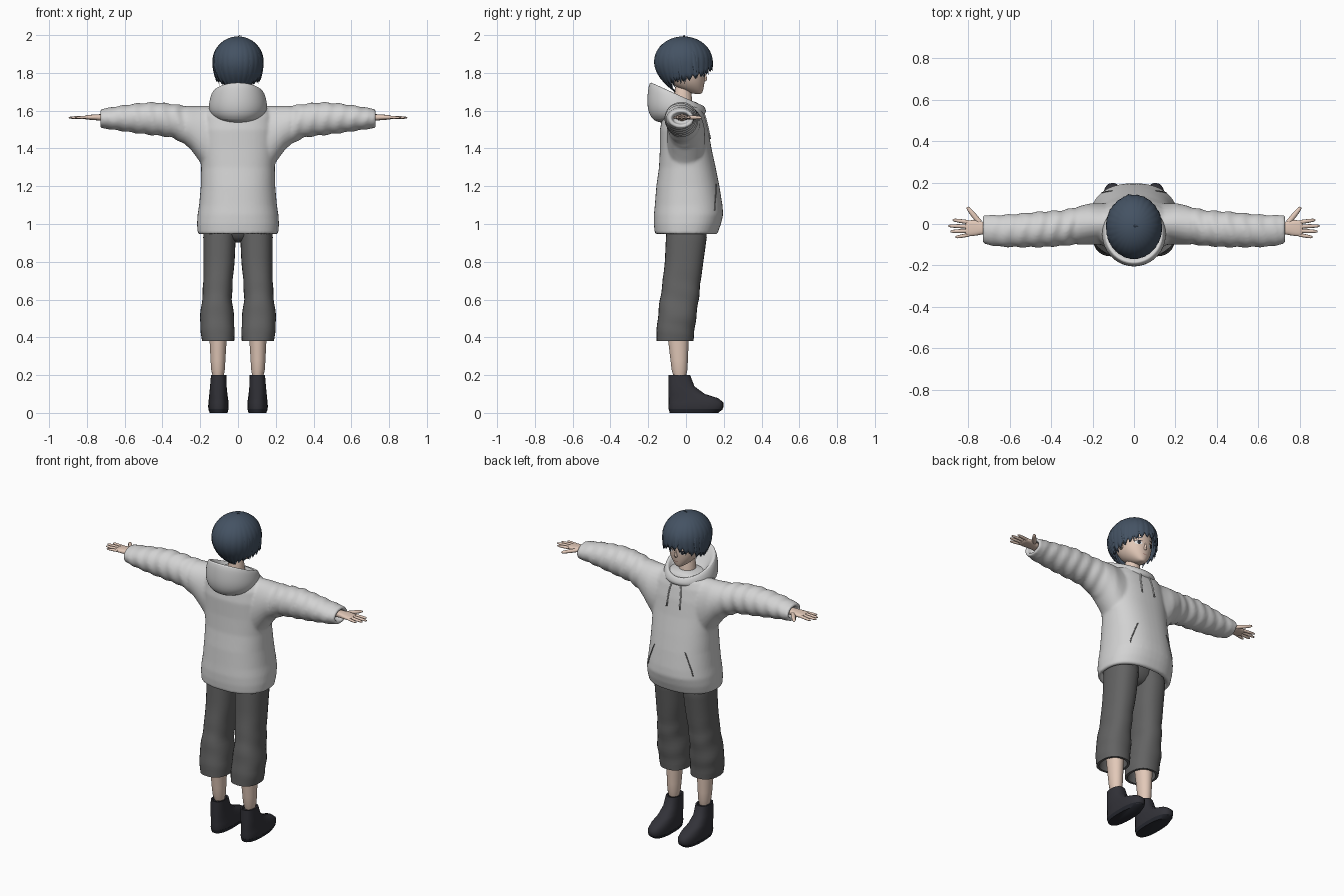
import bpy, bmesh, random
from math import sin, cos, pi, sqrt
from mathutils import Vector as V
from mathutils.bvhtree import BVHTree

random.seed(4)
cube = bpy.data.objects.get("Cube")
if cube:
    bpy.data.objects.remove(cube)


def material(name, r, g, b):
    m = bpy.data.materials.new(name)
    m.use_nodes = True
    m.diffuse_color = (r, g, b, 1)
    shader = m.node_tree.nodes["Principled BSDF"]
    shader.inputs["Base Color"].default_value = (r, g, b, 1)
    shader.inputs["Roughness"].default_value = .8
    return m


FABRIC = material("light grey fabric", .65, .65, .65)
SHORTS = material("dark grey fabric", .125, .125, .125)
SKIN = material("skin", .76, .58, .48)
HAIR = material("blue black hair", .058, .085, .125)
SHOE = material("black leather", .032, .032, .04)
SEAM = material("grey seam", .2, .2, .2)
WHITE = material("eye white", .8, .8, .8)
DARK = material("dark eye", .02, .022, .03)
LIP = material("lip", .4, .2, .17)


def ring(c, u, v, n=24, p=2, ripple=None):
    """Superellipse of points around c with half axes u and v."""
    out = []
    for i in range(n):
        a = 2 * pi * i / n
        x, y = [abs(f) ** (2 / p) * (1 if f > 0 else -1) for f in (cos(a), sin(a))]
        k = 1 + (ripple(c, a) if ripple else 0)
        out.append(c + (u * x + v * y) * k)
    return out


def loft(bm, rings):
    loops = [[bm.verts.new(p) for p in r] for r in rings]
    n = len(loops[0])
    for a, b in zip(loops, loops[1:]):
        for i in range(n):
            bm.faces.new((a[i], a[(i + 1) % n], b[(i + 1) % n], b[i]))
    bm.faces.new(loops[0][::-1])
    bm.faces.new(loops[-1])


def finish(name, bm, mat, mirror=False, subsurf=0, angle=.9):
    bmesh.ops.recalc_face_normals(bm, faces=bm.faces)
    me = bpy.data.meshes.new(name)
    bm.to_mesh(me)
    bm.free()
    me.materials.append(mat)
    me.shade_smooth()
    me.set_sharp_from_angle(angle=angle)
    ob = bpy.data.objects.new(name, me)
    bpy.context.collection.objects.link(ob)
    if mirror:
        ob.modifiers.new("mirror", "MIRROR").use_mirror_merge = False
    if subsurf:
        s = ob.modifiers.new("smooth", "SUBSURF")
        s.levels = s.render_levels = subsurf
    return ob


def rows_to_rings(rows, axis="z", side=1, steps=1, **kw):
    """Rows hold (height, low a, high a, low b, high b) along an axis."""
    fine = []
    for r, s in zip(rows, rows[1:]):
        fine += [[a + (b - a) * k / steps for a, b in zip(r, s)] for k in range(steps)]
    fine.append(rows[-1])
    for t, a0, a1, b0, b1 in fine:
        a, b, ha, hb = (a0 + a1) / 2, (b0 + b1) / 2, (a1 - a0) / 2, (b1 - b0) / 2
        if axis == "z":
            yield ring(V((a * side, b, t)), V((ha, 0, 0)), V((0, hb, 0)), **kw)
        else:
            yield ring(V((t * side, a, b)), V((0, ha, 0)), V((0, 0, hb)), **kw)


def part(name, rows, mat, mirror=False, subsurf=1, **kw):
    bm = bmesh.new()
    loft(bm, rows_to_rings(rows, **kw))
    return finish(name, bm, mat, mirror, subsurf)


# Hoodie: torso and sleeves fused into one cloth surface with open hems
torso = [(1.02, -.16, .16, -.11, .11), (.97, -.18, .18, -.14, .13), (.945, -.195, .195, -.15, .145),
         (.945, -.213, .213, -.165, .165), (1, -.217, .217, -.17, .185), (1.05, -.214, .214, -.17, .197),
         (1.1, -.206, .206, -.165, .193), (1.2, -.197, .197, -.157, .177), (1.3, -.195, .195, -.143, .157),
         (1.4, -.2, .2, -.138, .135), (1.5, -.2, .2, -.138, .118), (1.57, -.19, .19, -.125, .1),
         (1.61, -.16, .16, -.11, .085), (1.64, -.1, .1, -.09, .065), (1.65, -.05, .05, -.06, .04)]
sleeve = [(.1, -.1, .1, 1.24, 1.625), (.17, -.1, .1, 1.28, 1.625), (.21, -.1, .1, 1.34, 1.625),
          (.25, -.1, .09, 1.395, 1.625), (.3, -.1, .075, 1.435, 1.628), (.36, -.107, .065, 1.46, 1.638),
          (.45, -.112, .06, 1.47, 1.645), (.55, -.112, .05, 1.482, 1.637), (.65, -.11, .043, 1.497, 1.622),
          (.7, -.1, .042, 1.505, 1.612), (.728, -.095, .042, 1.508, 1.608), (.728, -.075, .022, 1.527, 1.59),
          (.69, -.07, .018, 1.53, 1.585)]


def sleeve_folds(c, a):
    x = abs(c.x)
    return .045 * sin(x * 85 + 1.3 * sin(2 * a)) if .28 < x < .69 else 0


bm = bmesh.new()
loft(bm, rows_to_rings(torso, n=48, p=2.35, steps=3))
for side in (1, -1):
    loft(bm, rows_to_rings(sleeve, "x", side, n=32, steps=5, ripple=sleeve_folds))
hoodie = finish("hoodie", bm, FABRIC)
remesh = hoodie.modifiers.new("fuse", "REMESH")
remesh.mode, remesh.voxel_size, remesh.use_smooth_shade = "VOXEL", .008, True
relax = hoodie.modifiers.new("relax", "SMOOTH")
relax.factor, relax.iterations = .5, 7

# Lowered hood: tilted rings of (half width, back y, back z, front y, front z)
bm = bmesh.new()
loft(bm, [ring(V((0, (yb + yf) / 2, (zb + zf) / 2)), V((rx, 0, 0)), V((0, yf - yb, zf - zb)) / 2, 32)
          for rx, yb, zb, yf, zf in [
              (.07, -.11, 1.53, .06, 1.56), (.135, -.18, 1.545, .1, 1.58), (.157, -.207, 1.61, .108, 1.595),
              (.153, -.205, 1.69, .104, 1.61), (.14, -.195, 1.755, .092, 1.63), (.122, -.175, 1.748, .078, 1.625),
              (.1, -.12, 1.67, .066, 1.605), (.06, -.08, 1.63, .05, 1.59)]])
finish("hood", bm, FABRIC, subsurf=2)

# Shorts, calves and shoes
leg = [(1.04, .01, .18, -.1, .1), (.93, .012, .184, -.106, .11), (.8, .018, .183, -.112, .092),
       (.68, .03, .184, -.125, .076), (.6, .032, .19, -.138, .067), (.5, .02, .202, -.15, .053),
       (.42, .018, .197, -.156, .043), (.38, .02, .19, -.156, .04), (.38, .034, .176, -.142, .026),
       (.45, .04, .17, -.13, .02)]


def leg_folds(c, a):
    return .018 * sin(c.z * 50 + 2 * sin(a)) if .42 < c.z < .72 else 0


part("shorts_legs", leg, SHORTS, True, n=28, steps=4, p=2.3, ripple=leg_folds, subsurf=0)
part("shorts_seat", [(1.04, -.17, .17, -.1, .1), (.95, -.15, .15, -.09, .09), (.9, -.05, .05, -.05, .05)], SHORTS)
part("calves", [(.5, .05, .16, -.11, .02), (.38, .06, .15, -.095, .015), (.28, .067, .146, -.082, .01),
                (.17, .07, .14, -.072, .008)], SKIN, True)
part("shoes", [(.015, .052, .155, -.09, .19), (.03, .049, .158, -.093, .198), (.055, .05, .157, -.092, .198),
               (.078, .053, .154, -.092, .17), (.1, .056, .152, -.092, .1), (.14, .06, .148, -.092, .045),
               (.2, .062, .143, -.092, .022), (.2, .07, .135, -.083, .012), (.185, .072, .133, -.08, .01)],
     SHOE, True, n=28, p=2.5, subsurf=0)
part("shoe_soles", [(0, .056, .15, -.086, .17), (.02, .05, .157, -.092, .196)], DARK, True, n=28, p=2.5, subsurf=0)

# Hands: palm, fingers and thumb
part("palms", [(.66, -.05, .005, 1.543, 1.583), (.73, -.048, .008, 1.547, 1.582), (.76, -.058, .022, 1.55, 1.58),
               (.8, -.06, .018, 1.552, 1.577), (.815, -.058, .012, 1.556, 1.574)], SKIN, True, axis="x", p=2.6, n=16)
bm = bmesh.new()
for start, end, r in [((.8, .009), (.875, .02), .010), ((.8, -.012), (.896, -.009), .010),
                      ((.8, -.033), (.886, -.036), .010), ((.795, -.052), (.862, -.064), .009),
                      ((.745, .008), (.805, .082), .013)]:
    a, b = V((*start, 1.565)), V((*end, 1.563))
    across = V((-(b - a).y, (b - a).x, 0)).normalized()
    loft(bm, [ring(a.lerp(b, t), across * r * k, V((0, 0, r * k * .85)), 10)
              for t, k in [(0, 1), (.5, .95), (.85, .75), (.97, .45), (1, .12)]])
finish("fingers", bm, SKIN, True)

# Head, neck, nose and ears
part("neck", [(1.57, -.06, .06, -.07, .055), (1.63, -.047, .047, -.065, .03), (1.76, -.045, .045, -.065, .03)], SKIN)
head = part("head", [(1.688, -.014, .014, .045, .08), (1.697, -.032, .032, .01, .088), (1.72, -.06, .06, -.05, .094),
                     (1.75, -.082, .082, -.08, .099), (1.79, -.096, .096, -.105, .103), (1.85, -.103, .103, -.12, .106),
                     (1.91, -.092, .092, -.11, .085), (1.95, -.05, .05, -.06, .04)], SKIN, subsurf=2, p=2.15)
part("nose", [(1.752, -.009, .009, .08, .1), (1.762, -.011, .011, .08, .117), (1.79, -.006, .006, .08, .106),
              (1.81, -.004, .004, .08, .1)], SKIN, n=12)
part("ears", [(1.765, .085, .1, -.01, .01), (1.79, .085, .112, -.022, .016), (1.815, .085, .116, -.026, .016),
              (1.825, .09, .108, -.015, .008)], SKIN, True, n=12)

bpy.context.view_layer.update()
graph = bpy.context.evaluated_depsgraph_get()
skin_tree, cloth_tree = (BVHTree.FromObject(o, graph) for o in (head, hoodie))


def on_front(tree, x, z, lift):
    hit = tree.ray_cast(V((x, 1, z)), V((0, -1, 0)))[0]
    return V((x, (hit.y if hit else .09) + lift, z))


# Painted face details laid on the skin
def plate(name, mat, x, z, w, h, lift, mirror=True):
    bm = bmesh.new()
    rim = [bm.verts.new(on_front(skin_tree, p.x, p.z, lift)) for p in ring(V((x, 0, z)), V((w, 0, 0)), V((0, 0, h)))]
    hub = bm.verts.new(on_front(skin_tree, x, z, lift))
    for a, b in zip(rim, rim[1:] + rim[:1]):
        bm.faces.new((hub, a, b))
    finish(name, bm, mat, mirror)


plate("eye_whites", WHITE, .043, 1.79, .02, .011, .002)
plate("irises", DARK, .042, 1.79, .009, .011, .004)
plate("upper_lashes", DARK, .044, 1.801, .023, .003, .005)
plate("eyebrows", HAIR, .044, 1.822, .022, .003, .003)
plate("mouth", LIP, 0, 1.727, .016, .002, .002, False)


# Drawstrings and pocket slits laid on the cloth
def cord(name, points, radius, mat):
    for side, label in ((1, "left"), (-1, "right")):
        cu = bpy.data.curves.new(label + "_" + name, "CURVE")
        cu.dimensions, cu.bevel_depth, cu.bevel_resolution = "3D", radius, 1
        sp = cu.splines.new("POLY")
        sp.points.add(len(points) - 1)
        for q, (x, z) in zip(sp.points, points):
            q.co = (*on_front(cloth_tree, x * side, z, radius * .6), 1)
        cu.materials.append(mat)
        bpy.context.collection.objects.link(bpy.data.objects.new(cu.name, cu))


cord("drawstring", [(.03, 1.59), (.038, 1.56), (.042, 1.53), (.043, 1.5), (.044, 1.47)], .004, FABRIC)
cord("drawstring_tip", [(.044, 1.47), (.045, 1.45)], .005, SEAM)
cord("pocket_slit", [(.105, 1.21), (.118, 1.18), (.133, 1.14), (.148, 1.1), (.155, 1.07)], .003, SEAM)


# Hair: jagged cap with strand ridges, then loose tapered locks
def hair_point(az, t, jag=True, grow=0):
    s = sin(az)
    hem = 1.775 + .06 * s * abs(s)
    tooth = abs((az * 13 / pi) % 1 * 2 - 1)
    z = 1.985 - (1.985 - hem + (.03 * tooth - .01 if jag else 0)) * t * t
    d = z - 1.86
    k = sqrt(max(0, 1 - (d / .125) ** 2)) if d > 0 else 1 - (16 - 14 * s) * d * d
    if jag:
        k *= 1 + .025 * (tooth - .5) * t
    return V((cos(az) * (.127 * k + grow), -.014 + s * (.147 * k + grow), z))


bm = bmesh.new()
count, layers = 104, 14
grid = [[bm.verts.new(hair_point(2 * pi * i / count, max(j, .2) / layers)) for i in range(count)]
        for j in range(layers + 1)]
for a, b in zip(grid, grid[1:]):
    for i in range(count):
        k = (i + 1) % count
        bm.faces.new((a[i], b[i], b[k], a[k]))
bm.faces.new(grid[0])
cap = finish("hair_cap", bm, HAIR)
thick = cap.modifiers.new("thickness", "SOLIDIFY")
thick.thickness = .008

bm = bmesh.new()
total = 44
for i in range(total):
    az = 2 * pi * (i + random.uniform(-.3, .3)) / total
    start, end = random.uniform(.2, .55), random.uniform(1.0, 1.1)
    lean, width = random.uniform(-.22, .22), random.uniform(.012, .02)
    flick = random.uniform(.002, .014)
    rings = []
    for j in range(9):
        f = j / 8
        p = hair_point(az + lean * f, start + (end - start) * f, False, .001 + flick * f ** 3)
        w = width * max(.05, sin(pi * (.12 + .86 * f)))
        out = V((cos(az), sin(az), .3)).normalized()
        rings.append(ring(p, V((-sin(az), cos(az), 0)) * w, out * w * .35, 8))
    loft(bm, rings)
# Small cowlick on the crown
loft(bm, [ring(V((.03 * f - .01, -.01, 1.975 + .024 * sin(f * 2.2))), V((0, .008 * (1.05 - f), 0)),
               V((0, 0, .004 * (1.05 - f))), 8) for f in (0, .25, .5, .75, 1)])
finish("hair_locks", bm, HAIR)
